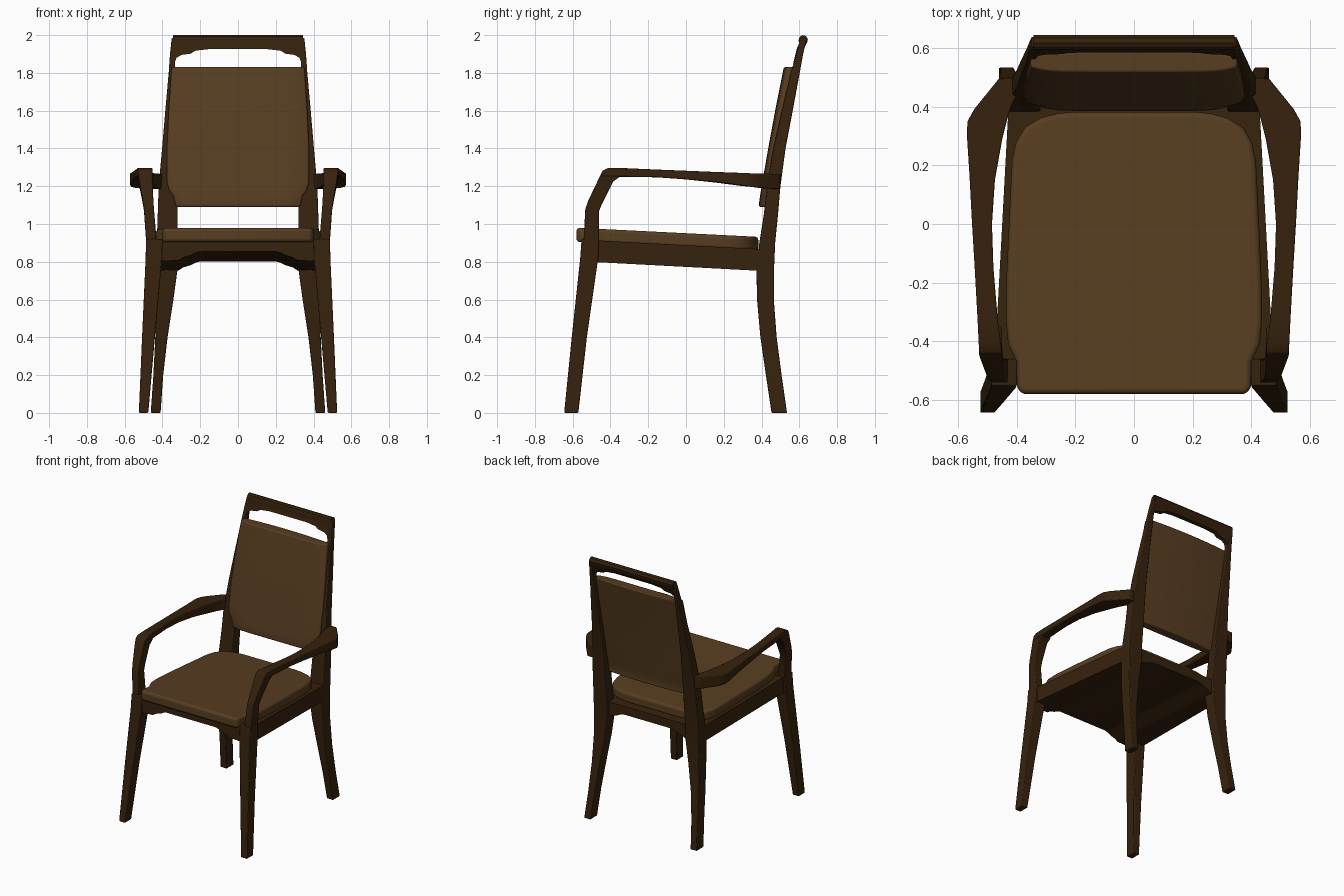
import bpy, bmesh, math


def material(name, rgb):
    m = bpy.data.materials.new(name)
    m.diffuse_color = (*rgb, 1)
    return m


wood = material("dark_wood", (0.037, 0.016, 0.004))
fabric = material("brown_fabric", (0.096, 0.047, 0.015))


def finish(name, bm, mat, bevel=0.005, segments=2):
    bmesh.ops.recalc_face_normals(bm, faces=bm.faces)
    me = bpy.data.meshes.new(name)
    bm.to_mesh(me)
    bm.free()
    me.materials.append(mat)
    ob = bpy.data.objects.new(name, me)
    bpy.context.collection.objects.link(ob)
    bpy.ops.object.select_all(action='DESELECT')
    ob.select_set(True)
    bpy.context.view_layer.objects.active = ob
    if bevel:
        b = ob.modifiers.new("soft_edges", 'BEVEL')
        b.width = bevel
        b.segments = segments
        b.limit_method = 'ANGLE'
        b.angle_limit = math.radians(40)
    bpy.ops.object.shade_smooth_by_angle(angle=math.radians(35))
    return ob


def loft(name, sections, mat=wood, bevel=0.005, segments=2):
    """Skin a row of closed loops with the same point count."""
    bm = bmesh.new()
    rings = [[bm.verts.new(p) for p in s] for s in sections]
    n = len(rings[0])
    for a, b in zip(rings, rings[1:]):
        for i in range(n):
            j = (i + 1) % n
            bm.faces.new((a[i], a[j], b[j], b[i]))
    bm.faces.new(rings[0])
    bm.faces.new(rings[-1])
    return finish(name, bm, mat, bevel, segments)


def pair(name, sections):
    for side, s in (("right", 1), ("left", -1)):
        loft(f"{name}_{side}", [[(x * s, y, z) for x, y, z in sec] for sec in sections])


def post(rows):
    """Rows of z, inner x, outer x, front y, back y."""
    return [[(a, f, z), (b, f, z), (b, k, z), (a, k, z)] for z, a, b, f, k in rows]


# front legs
pair("front_leg", post([
    (0.0, .475, .525, -.645, -.57), (0.4, .44, .508, -.605, -.525),
    (0.82, .402, .489, -.56, -.465), (0.92, .40, .487, -.553, -.46)]))

# rear legs running up into the back posts
pair("rear_leg", post([
    (0.0, .41, .462, .453, .535), (.2, .396, .448, .423, .506), (.4, .373, .438, .394, .48),
    (.6, .342, .432, .376, .465), (.76, .32, .43, .373, .466), (.9, .32, .43, .388, .472),
    (1.05, .32, .425, .412, .487), (1.2, .32, .42, .428, .50), (1.4, .325, .402, .462, .527),
    (1.6, .33, .385, .508, .565), (1.8, .333, .367, .555, .602), (1.9, .333, .36, .583, .62),
    (1.985, .325, .351, .605, .64)]))

# arm supports rising from the front legs
pair("arm_support", [
    [(.43, -.543, .90), (.486, -.543, .90), (.486, -.46, .90), (.43, -.46, .90)],
    [(.445, -.533, 1.08), (.498, -.533, 1.08), (.498, -.46, 1.07), (.445, -.46, 1.07)],
    [(.448, -.517, 1.125), (.505, -.517, 1.125), (.505, -.443, 1.11), (.448, -.443, 1.11)],
    [(.453, -.455, 1.255), (.528, -.455, 1.255), (.528, -.385, 1.225), (.453, -.385, 1.225)],
    [(.453, -.44, 1.285), (.53, -.44, 1.285), (.53, -.345, 1.255), (.453, -.345, 1.255)]])

# armrests: inner x, inner y, outer x, outer y, bottom z, top z
arm_rows = [
    (.453, -.443, .53, -.443, 1.25, 1.282), (.453, -.415, .53, -.415, 1.25, 1.296),
    (.465, -.33, .534, -.33, 1.25, 1.296), (.48, -.15, .544, -.15, 1.247, 1.288),
    (.485, 0, .553, 0, 1.236, 1.282), (.475, .15, .562, .17, 1.22, 1.275),
    (.45, .29, .571, .31, 1.202, 1.27), (.435, .35, .568, .352, 1.196, 1.268),
    (.42, .40, .545, .393, 1.19, 1.267), (.40, .44, .46, .498, 1.186, 1.265),
    (.385, .46, .42, .50, 1.186, 1.265)]
pair("armrest", [[(a, ya, lo), (b, yb, lo), (b, yb, hi), (a, ya, hi)]
                 for a, ya, b, yb, lo, hi in arm_rows])

# seat frame: shaped apron profile carried from front to back, sloping down
apron = [(.375, .805), (.315, .807), (.29, .823), (.25, .835), (.225, .848), (.20, .855)]
sections = []
for y, w in ((-.55, .42), (-.48, .476), (.41, .428), (.445, .40)):
    rim = [(w, .917), (w, .802)] + apron
    drop = (y + .55) * .053
    sections.append([(x, y, z - drop) for x, z in rim]
                    + [(-x, y, z - drop) for x, z in reversed(rim)])
loft("seat_frame", sections, bevel=0)

# crest rail with a rolled top and shaped lower edge
crest = [(.343, 1.85), (.333, 1.86), (.325, 1.88), (.30, 1.895),
         (.25, 1.902), (.225, 1.918), (.15, 1.926)]
crest = [(-x, z) for x, z in crest] + [(x, z) for x, z in reversed(crest)]
sections = []
for x, zb in crest:
    yb = .60 - (1.95 - zb) * .25
    sections.append([(x, yb - .008, zb), (x, .598, 1.955), (x, .596, 1.975), (x, .603, 1.993),
                     (x, .618, 2.0), (x, .635, 1.995), (x, .645, 1.98), (x, .641, 1.96),
                     (x, .632, 1.945), (x, yb + .024, zb)])
loft("crest_rail", sections, bevel=0)

# seat cushion: outline extruded up, then tilted back
half = [(.375, -.58), (.395, -.572), (.40, -.55), (.401, -.47), (.414, -.445), (.43, -.41),
        (.437, -.33), (.436, -.2), (.427, 0), (.42, .15), (.416, .22), (.402, .28),
        (.372, .33), (.32, .362), (.26, .378), (.2, .383)]
outline = half + [(-x, y) for x, y in reversed(half)]
bm = bmesh.new()
base = bm.faces.new([bm.verts.new((x, y, .905)) for x, y in outline])
up = bmesh.ops.extrude_face_region(bm, geom=[base])
for v in up["geom"]:
    if isinstance(v, bmesh.types.BMVert):
        v.co.z = .98
for v in bm.verts:
    v.co.z -= (v.co.y + .577) * .05
finish("seat_cushion", bm, fabric, .018, 4)

# back cushion: flat front with rounded sides, bowed back; rows of z, half width, front y
rows = [(1.09, .325, .388), (1.105, .333, .386), (1.15, .342, .392), (1.18, .365, .397),
        (1.22, .375, .404), (1.4, .376, .435), (1.6, .367, .472), (1.83, .352, .518)]
cols = 14
ts = [math.sin(math.pi / 2 * (2 * i / cols - 1)) for i in range(cols + 1)]
sections = []
for z, w, y in rows:
    front = [(t * w, y + .018 * t ** 8, z) for t in ts]
    back = [(t * w, y + .058 + .016 * (1 - t * t), z) for t in reversed(ts)]
    sections.append(front + back)
loft("back_cushion", sections, fabric, .012, 3)
